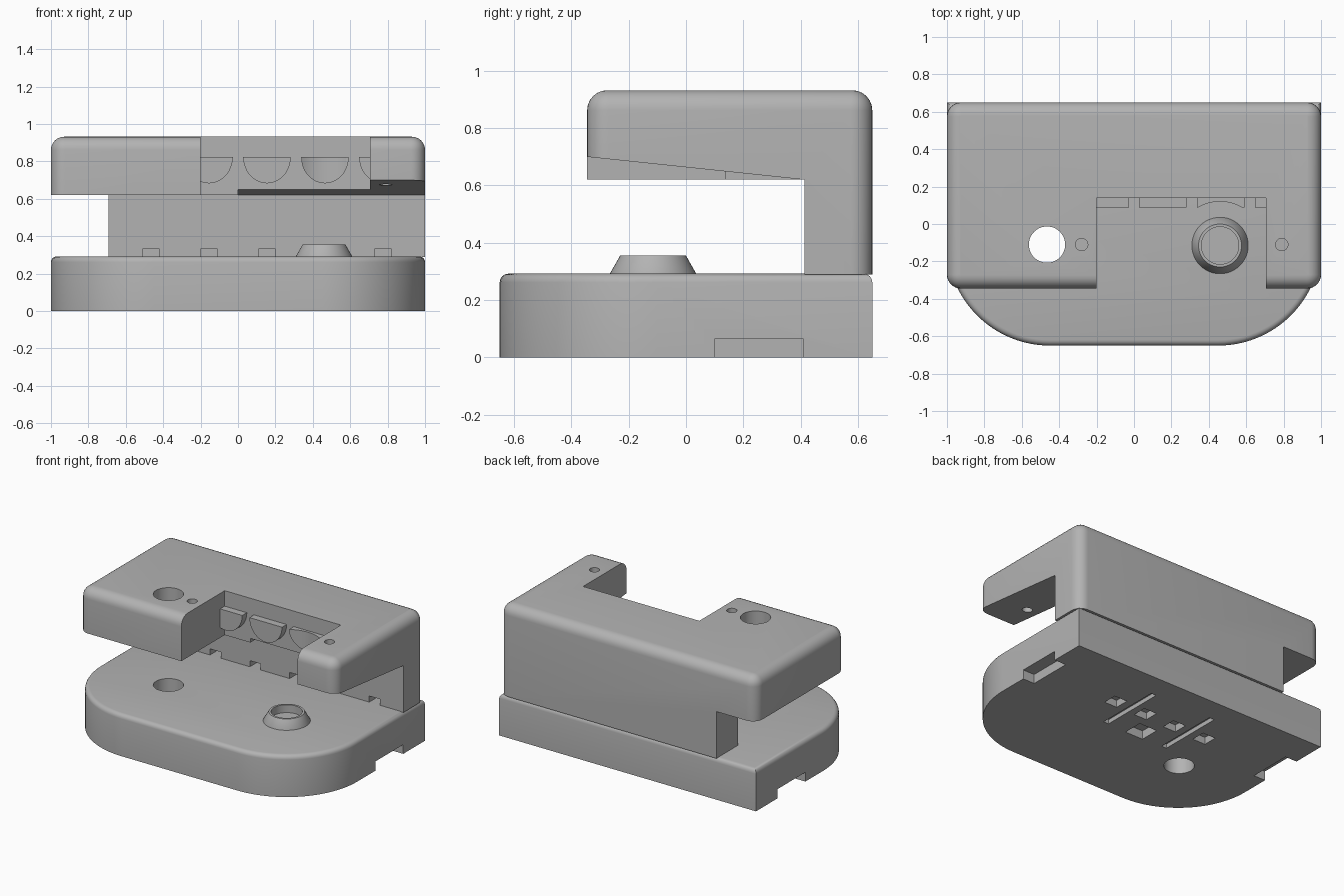
import bpy, bmesh, math

if "Cube" in bpy.data.objects:
    bpy.data.objects.remove(bpy.data.objects["Cube"])

grey = bpy.data.materials.new("plain grey")
grey.diffuse_color = (0.45, 0.45, 0.45, 1)
grey.use_nodes = True
grey.node_tree.nodes["Principled BSDF"].inputs["Base Color"].default_value = grey.diffuse_color


def make(name, verts, faces):
    """Mesh object with outward normals."""
    me = bpy.data.meshes.new(name)
    me.from_pydata(verts, [], faces)
    bm = bmesh.new()
    bm.from_mesh(me)
    bmesh.ops.recalc_face_normals(bm, faces=bm.faces[:])
    bm.to_mesh(me)
    bm.free()
    me.materials.append(grey)
    ob = bpy.data.objects.new(name, me)
    bpy.context.collection.objects.link(ob)
    return ob


def loft(name, rings):
    """Skin equal-length rings and cap both ends."""
    n = len(rings[0])
    faces = [[k * n + i, k * n + (i + 1) % n, (k + 1) * n + (i + 1) % n, (k + 1) * n + i]
             for k in range(len(rings) - 1) for i in range(n)]
    last = (len(rings) - 1) * n
    faces += [list(range(n))[::-1], list(range(last, last + n))]
    return make(name, [v for r in rings for v in r], faces)


def box(name, x0, x1, y0, y1, z0, z1):
    return loft(name, [[(x0, y0, z), (x1, y0, z), (x1, y1, z), (x0, y1, z)] for z in (z0, z1)])


def prism_x(name, x0, x1, yz):
    return loft(name, [[(x, y, z) for y, z in yz] for x in (x0, x1)])


def cylinder(name, x, y, r, z0, z1, n=48):
    return loft(name, [[(x + r * math.cos(2 * math.pi * i / n), y + r * math.sin(2 * math.pi * i / n), z)
                        for i in range(n)] for z in (z0, z1)])


def outline(x0, x1, y0, y1, front_r, back_r, inset, z, n):
    """Rounded rectangle, shrunk by inset."""
    pts = []
    corners = [(x0, y0, 1, 1, front_r, 180), (x1, y0, -1, 1, front_r, 270),
               (x1, y1, -1, -1, back_r, 0), (x0, y1, 1, -1, back_r, 90)]
    for cx, cy, sx, sy, r, start in corners:
        if r == 0:
            pts.append((cx + sx * inset, cy + sy * inset, z))
            continue
        for i in range(n + 1):
            a = math.radians(start + 90 * i / n)
            pts.append((cx + sx * r + (r - inset) * math.cos(a),
                        cy + sy * r + (r - inset) * math.sin(a), z))
    return pts


def slab(name, x0, x1, y0, y1, front_r, back_r, z0, z1, fillet, n, steps):
    """Rounded slab with a filleted top edge."""
    rings = [outline(x0, x1, y0, y1, front_r, back_r, 0, z0, n)]
    for k in range(steps + 1):
        a = math.pi / 2 * k / steps
        rings.append(outline(x0, x1, y0, y1, front_r, back_r, fillet * (1 - math.cos(a)),
                             z1 - fillet + fillet * math.sin(a), n))
    return loft(name, rings)


def cut(ob, cutter):
    cutter.hide_render = True
    m = ob.modifiers.new("cut", 'BOOLEAN')
    m.operation = 'DIFFERENCE'
    m.solver = 'EXACT'
    m.object = cutter
    bpy.context.view_layer.objects.active = ob
    bpy.ops.object.modifier_apply(modifier=m.name)
    bpy.data.objects.remove(cutter)


def smooth(ob):
    bpy.ops.object.select_all(action='DESELECT')
    ob.select_set(True)
    bpy.context.view_layer.objects.active = ob
    bpy.ops.object.shade_smooth_by_angle(angle=math.radians(30))


# base plate with large round front corners
base = slab("base_plate", -1, 1, -0.65, 0.65, 0.55, 0, 0, 0.292, 0.03, 24, 4)
cut(base, cylinder("hole", -0.465, -0.11, 0.097, -0.1, 0.5))
# side grip slots and underside pockets
for s in (-1, 1):
    xs = sorted((s * 0.91, s * 1.1))
    cut(base, box("slot", xs[0], xs[1], 0.10, 0.41, -0.1, 0.065))
    cut(base, box("groove", s * 0.24 - 0.02, s * 0.24 + 0.02, 0.01, 0.48, -0.1, 0.03))
for x, y, h, d in [(-0.365, 0.255, 0.05, 0.05), (-0.12, 0.255, 0.05, 0.05), (0.12, 0.255, 0.05, 0.05),
                   (0.365, 0.255, 0.05, 0.05), (0, 0.07, 0.07, 0.06)]:
    cut(base, box("pocket", x - h, x + h, y - h, y + h, -0.1, d))
smooth(base)

# upper body: overhanging head and rear column in one piece
head = slab("head_and_column", -1, 1, -0.345, 0.65, 0.075, 0.075, 0.29, 0.932, 0.07, 8, 6)
cut(head, box("gap", -1.2, 1.2, -0.8, 0.413, 0.2, 0.62))
cut(head, box("side_gap", -1.2, -0.693, -0.8, 0.9, 0.2, 0.62))
cut(head, prism_x("sloped_gap", 0, 1.2, [(-0.5, 0.55), (0.413, 0.55), (0.413, 0.62), (-0.5, 0.716)]))
cut(head, box("front_notch", -0.2, 0.705, -0.8, 0.138, 0.5, 1.1))
for x, r in [(-0.465, 0.097), (-0.28, 0.033), (0.79, 0.033)]:
    cut(head, cylinder("hole", x, -0.11, r, 0.5, 1.1))
for i in range(5):
    x = -0.465 + 0.31 * i
    cut(head, box("column_recess", x - 0.042, x + 0.042, 0.3, 0.52, 0.2, 0.335))
smooth(head)

# row of half discs on the notch wall
for i in range(4):
    x = -0.155 + 0.31 * i
    arc = [(x + 0.127 * math.cos(a), 0.823 + 0.14 * math.sin(a))
           for a in [math.pi + math.pi * k / 24 for k in range(25)]]
    disc = loft(f"half_disc_{i + 1}", [[(px, y, pz) for px, pz in arc] for y in (0.087, 0.16)])
    if i == 2:  # scooped to clear the collar
        cut(disc, cylinder("scoop", 0.46, -0.11, 0.23, 0.5, 1.1, 96))
    smooth(disc)

# conical collar with a blind bore
rings = [[(0.46 + r * math.cos(2 * math.pi * i / 48), -0.115 + r * math.sin(2 * math.pi * i / 48), z)
          for i in range(48)]
         for r, z in [(0.152, 0.28), (0.152, 0.29), (0.115, 0.355), (0.1, 0.355), (0.1, 0.3)]]
smooth(loft("collar", rings))
